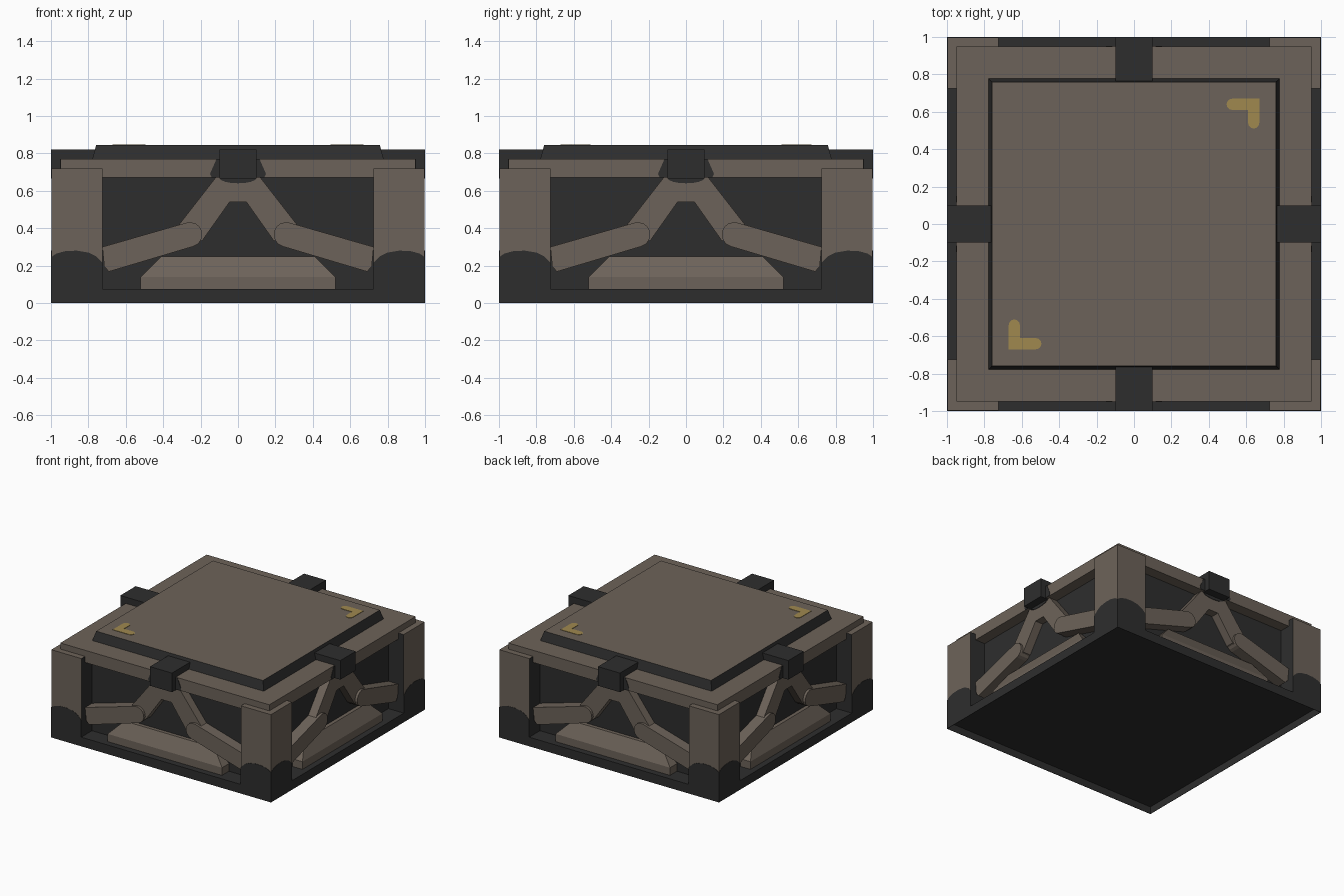
import bpy, bmesh, math
from mathutils import Matrix

if "Cube" in bpy.data.objects:
    bpy.data.objects.remove(bpy.data.objects["Cube"])

def mat(name, rgb):
    m = bpy.data.materials.new(name)
    m.diffuse_color = (*rgb, 1)
    m.use_nodes = True
    m.node_tree.nodes["Principled BSDF"].inputs["Base Color"].default_value = m.diffuse_color
    return m

BROWN = mat("dusty brown", (0.152, 0.124, 0.100))
DARK = mat("charcoal", (0.027, 0.027, 0.027))
GOLD = mat("faded yellow", (0.35, 0.25, 0.078))

def finish(name, bm, *mats):
    bmesh.ops.recalc_face_normals(bm, faces=bm.faces)
    me = bpy.data.meshes.new(name)
    bm.to_mesh(me)
    bm.free()
    for m in mats:
        me.materials.append(m)
    ob = bpy.data.objects.new(name, me)
    bpy.context.collection.objects.link(ob)
    return ob

def loft(bm, a, b):
    """Closed solid between two matching outlines."""
    va = [bm.verts.new(p) for p in a]
    vb = [bm.verts.new(p) for p in b]
    n = len(a)
    bm.faces.new(va)
    bm.faces.new(vb[::-1])
    for i in range(n):
        bm.faces.new((va[i], vb[i], vb[(i + 1) % n], va[(i + 1) % n]))

def rect(x0, x1, y0, y1, z):
    return [(x0, y0, z), (x1, y0, z), (x1, y1, z), (x0, y1, z)]

def box(bm, x0, x1, y0, y1, z0, z1):
    loft(bm, rect(x0, x1, y0, y1, z0), rect(x0, x1, y0, y1, z1))

def side_prism(bm, prof, y0, y1):
    loft(bm, [(x, y0, z) for x, z in prof], [(x, y1, z) for x, z in prof])

def four_sides(name, build, *mats):
    """Build a front part and repeat it round the crate."""
    for k, side in enumerate(("front", "right", "back", "left")):
        bm = bmesh.new()
        build(bm)
        bm.transform(Matrix.Rotation(k * math.pi / 2, 4, 'Z'))
        finish(f"{side}_{name}", bm, *mats)

# base tray, hollow underneath
bm = bmesh.new()
outline = [rect(-r, r, -r, r, z) for r, z in
           ((0.997, 0.06), (0.997, 0), (1, 0), (1, 0.075))]
rings = [[bm.verts.new(p) for p in o] for o in outline]
for a, b in zip(rings, rings[1:]):
    for i in range(4):
        j = (i + 1) % 4
        bm.faces.new((a[i], a[j], b[j], b[i]))
bm.faces.new(rings[0])
bm.faces.new(rings[-1])
finish("base_tray", bm, DARK)

# recessed dark core
bm = bmesh.new()
box(bm, -0.86, 0.86, -0.86, 0.86, 0.07, 0.69)
finish("inner_core", bm, DARK)

# brown top frame
bm = bmesh.new()
box(bm, -0.95, 0.95, -0.95, 0.95, 0.67, 0.77)
finish("top_frame", bm, BROWN)

# lid with dark sloped rim
bm = bmesh.new()
loft(bm, rect(-0.78, 0.78, -0.78, 0.78, 0.765), rect(-0.758, 0.758, -0.758, 0.758, 0.845))
lid = finish("lid", bm, DARK, BROWN)
for p in lid.data.polygons:
    p.material_index = int(p.normal.z > 0.9)

# corner posts, inner faces dark
def post(bm):
    box(bm, -0.998, -0.725, -0.998, -0.725, 0.07, 0.72)
    bm.normal_update()
    bmesh.ops.recalc_face_normals(bm, faces=bm.faces)
    for f in bm.faces:
        f.material_index = int(f.normal.x > 0.5 or f.normal.y > 0.5)
four_sides("corner_post", post, BROWN, DARK)

# worn dark boots at the post feet
def boots(bm):
    half = [(1, 0.07), (1, 0.245), (0.97, 0.265), (0.92, 0.278), (0.86, 0.28),
            (0.80, 0.27), (0.76, 0.25), (0.725, 0.215), (0.725, 0.07)]
    for s in (-1, 1):
        side_prism(bm, [(s * x, z) for x, z in half], -1, -0.996)
four_sides("post_boots", boots, DARK)

# clamps gripping the lid
four_sides("clamp", lambda bm: box(bm, -0.1, 0.1, -1, -0.755, 0.665, 0.822), DARK)

# dark patches around each clamp
def patch(bm):
    side_prism(bm, [(-0.115, 0.77), (0.115, 0.77), (0.15, 0.69), (0.14, 0.67),
                    (-0.14, 0.67), (-0.15, 0.69)], -0.953, -0.949)
    arc = [(0.1 * math.cos(t * math.pi / 8), 0.67 - 0.03 * math.sin(t * math.pi / 8))
           for t in range(9)]
    side_prism(bm, arc, -0.934, -0.929)
four_sides("clamp_patch", patch, DARK)

# inverted V brace
def vee(bm):
    half = [(0.12, 0.67), (0.33, 0.40), (0.26, 0.31), (0.19, 0.335), (0.045, 0.54)]
    side_prism(bm, half + [(-x, z) for x, z in half[::-1]], -0.93, -0.85)
four_sides("vee_brace", vee, BROWN)

# outer braces with a rounded inner end
def arms(bm):
    ang = math.atan2(0.13, 0.46)
    cx, cz, r = 0.257, 0.366, 0.066
    prof = [(cx - r * math.sin(a), cz + r * math.cos(a))
            for a in (-ang + math.pi * i / 8 + 2 * ang - 2 * ang for i in range(9))]
    prof += [(0.69, 0.168), (0.715, 0.195), (0.725, 0.30)]
    for s in (-1, 1):
        side_prism(bm, [(s * x, z) for x, z in prof], -0.95, -0.85)
four_sides("outer_braces", arms, BROWN)

# sill block with sloped upper part
def sill(bm):
    box(bm, -0.52, 0.52, -0.95, -0.85, 0.07, 0.138)
    loft(bm, rect(-0.52, 0.52, -0.95, -0.85, 0.138), rect(-0.41, 0.41, -0.89, -0.85, 0.25))
four_sides("sill", sill, BROWN)

# yellow corner marks with rounded tips
def tip(cx, cy, a0):
    return [(cx + 0.03 * math.cos(a0 + i * math.pi / 6),
             cy + 0.03 * math.sin(a0 + i * math.pi / 6)) for i in range(7)]
for s, name in ((1, "back_right_mark"), (-1, "front_left_mark")):
    pts = [(0.67, 0.67)] + tip(0.525, 0.64, math.pi / 2) + [(0.61, 0.61)] + tip(0.64, 0.54, math.pi)
    bm = bmesh.new()
    loft(bm, [(s * x, s * y, 0.843) for x, y in pts], [(s * x, s * y, 0.848) for x, y in pts])
    finish(name, bm, GOLD)
